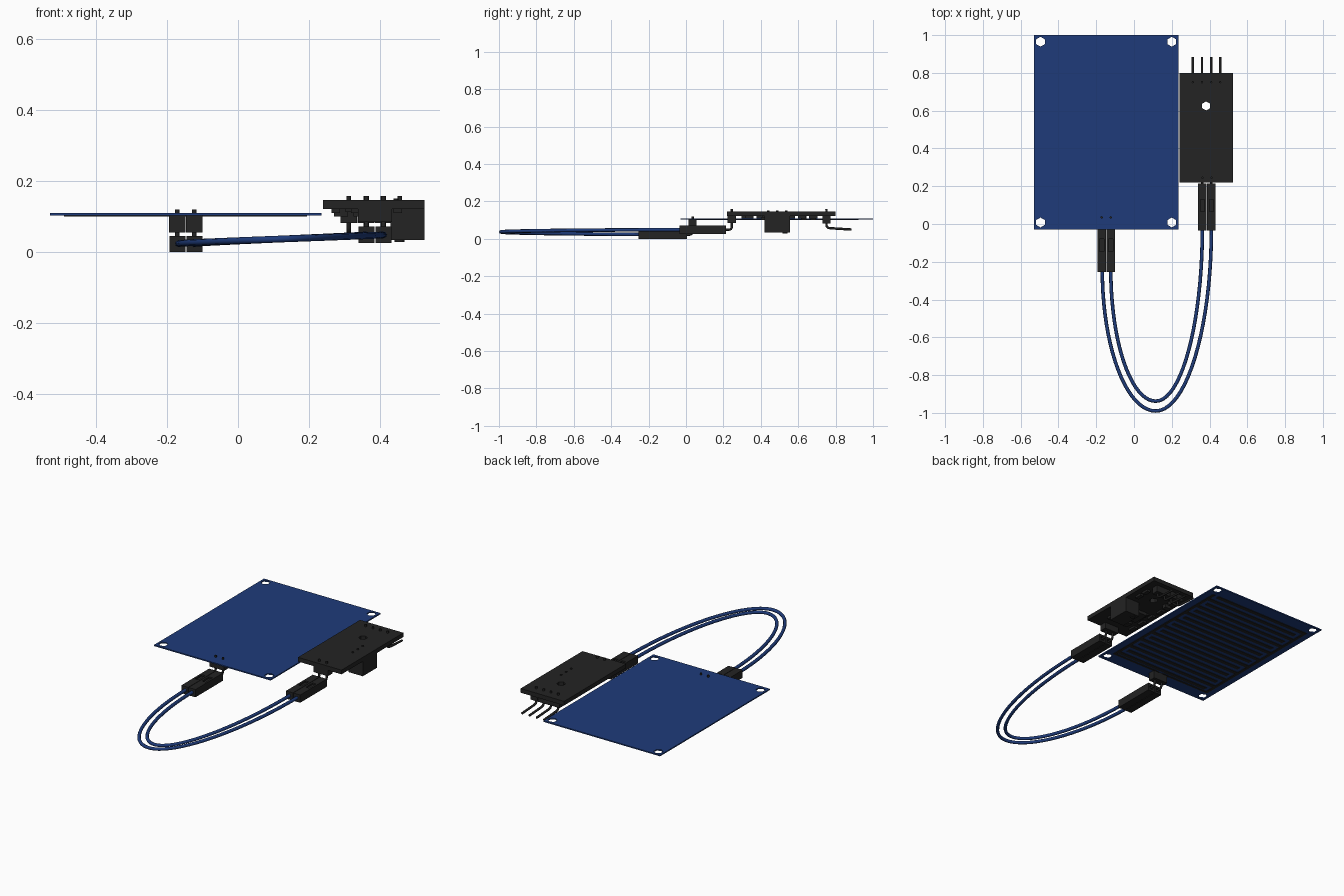
import bpy, math

if "Cube" in bpy.data.objects:
    bpy.data.objects.remove(bpy.data.objects["Cube"])


def material(name, color):
    m = bpy.data.materials.new(name)
    m.diffuse_color = (*color, 1)
    m.use_nodes = True
    m.node_tree.nodes["Principled BSDF"].inputs["Base Color"].default_value = m.diffuse_color
    return m


BLUE = material("board_blue", (0.013, 0.044, 0.195))
DARK = material("dark_plastic", (0.017, 0.017, 0.017))


def box(name, x, y, z, mat=DARK):
    """Box from (min, max) ranges."""
    bpy.ops.mesh.primitive_cube_add(size=1, location=[sum(r) / 2 for r in (x, y, z)])
    o = bpy.context.object
    o.scale = [r[1] - r[0] for r in (x, y, z)]
    bpy.ops.object.transform_apply(location=False, rotation=False, scale=True)
    o.name = name
    o.data.materials.append(mat)
    return o


def cylinder(name, x, y, z, r, sides=12, mat=DARK):
    bpy.ops.mesh.primitive_cylinder_add(vertices=sides, radius=r, depth=z[1] - z[0],
                                        location=(x, y, (z[0] + z[1]) / 2))
    o = bpy.context.object
    o.name = name
    o.data.materials.append(mat)
    return o


def cut(target, cutters):
    for c in cutters:
        m = target.modifiers.new("hole", 'BOOLEAN')
        m.operation = 'DIFFERENCE'
        m.solver = 'EXACT'
        m.object = c
        bpy.context.view_layer.objects.active = target
        bpy.ops.object.modifier_apply(modifier=m.name)
        bpy.data.objects.remove(c, do_unlink=True)


def tube(name, pts, r, mat=DARK, res=2):
    """Straight-segment rod through points."""
    cu = bpy.data.curves.new(name, 'CURVE')
    cu.dimensions = '3D'
    cu.bevel_depth = r
    cu.bevel_resolution = res
    cu.use_fill_caps = True
    s = cu.splines.new('POLY')
    s.points.add(len(pts) - 1)
    for p, co in zip(s.points, pts):
        p.co = (*co, 1)
    cu.materials.append(mat)
    o = bpy.data.objects.new(name, cu)
    bpy.context.collection.objects.link(o)
    return o


# Sensor plate with corner holes
plate = box("sensor_plate", (-0.53, 0.235), (-0.03, 1.0), (0.103, 0.11), BLUE)
cut(plate, [cylinder("hole_cutter", x, y, (0.0, 0.2), 0.026, 6)
            for x in (-0.495, 0.2) for y in (0.008, 0.965)])

# Interleaved comb traces under the plate
TZ = (0.1005, 0.1035)
box("trace_rail_left", (-0.49, -0.472), (0.075, 0.92), TZ)
box("trace_rail_right", (0.177, 0.195), (0.075, 0.92), TZ)
N = 18
for i in range(N):
    y = 0.085 + i * 0.825 / (N - 1)
    xr = (-0.48, 0.155) if i % 2 else (-0.45, 0.185)
    box("trace_finger", xr, (y - 0.012, y + 0.012), TZ)
for x0, x1, px in ((-0.49, -0.165, -0.17), (-0.125, 0.195, -0.12)):
    box("trace_link", (x0, x1), (0.05, 0.063), TZ)
    cx = x0 if px == -0.17 else x1 - 0.018
    box("trace_corner", (cx, cx + 0.018), (0.05, 0.08), TZ)
    box("trace_pad", (px - 0.014, px + 0.014), (0.02, 0.06), TZ)

# Module board with mounting hole
board = box("module_board", (0.24, 0.525), (0.22, 0.80), (0.122, 0.147))
cut(board, [cylinder("hole_cutter", 0.382, 0.625, (0.0, 0.3), 0.024, 6)])

# Trim potentiometer, legs and screw
box("potentiometer", (0.43, 0.525), (0.42, 0.555), (0.034, 0.122))
cylinder("potentiometer_screw", 0.455, 0.53, (0.029, 0.036), 0.014)
for y in (0.44, 0.488, 0.535):
    cylinder("potentiometer_leg", 0.445, y, (0.145, 0.151), 0.007, 8)

# Comparator chip with legs
box("chip", (0.325, 0.405), (0.40, 0.50), (0.1, 0.118))
for i in range(4):
    y = 0.414 + i * 0.024
    box("chip_legs", (0.303, 0.427), (y - 0.005, y + 0.005), (0.113, 0.123))

# Small surface parts
for x, y in ((0.275, 0.32), (0.275, 0.40), (0.275, 0.48), (0.275, 0.56),
             (0.33, 0.34), (0.45, 0.34), (0.48, 0.62), (0.48, 0.68)):
    box("surface_part", (x - 0.012, x + 0.012), (y - 0.022, y + 0.022), (0.11, 0.123))
for y in (0.63, 0.68):
    box("indicator_lamp", (0.27, 0.31), (y - 0.014, y + 0.014), (0.1, 0.123))

# Four-pin output header with bent pins
for i in range(4):
    x = 0.312 + i * 0.048
    box("output_header", (x - 0.023, x + 0.023), (0.73, 0.772), (0.083, 0.122))
    tube("output_pin", [(x, 0.751, 0.159), (x, 0.751, 0.07), (x, 0.758, 0.06),
                        (x, 0.772, 0.057), (x, 0.885, 0.05)], 0.0065)


def plug_pair(xs, y_pin, y0, y1, z0, head_z, top_z, prefix):
    """Two header blocks, bent pins and socket housings."""
    for x in xs:
        box(prefix + "_header", (x - 0.0235, x + 0.0235), (y_pin - 0.022, y_pin + 0.022), head_z)
        zc = z0 + 0.023
        tube(prefix + "_pin", [(x, y_pin, top_z), (x, y_pin, zc + 0.014),
                               (x, y_pin - 0.005, zc + 0.003), (x, y_pin - 0.016, zc),
                               (x, y1 - 0.05, zc)], 0.0065)
        h = box(prefix + "_housing", (x - 0.0225, x + 0.0225), (y0, y1), (z0, z0 + 0.046))
        cut(h, [box("window_cutter", (x - 0.011, x + 0.011), (y1 - 0.15, y1 - 0.085),
                    (z0 + 0.037, z0 + 0.06)),
                box("socket_cutter", (x - 0.011, x + 0.011), (y1 - 0.04, y1 + 0.02),
                    (zc - 0.011, zc + 0.011))])


plug_pair((-0.171, -0.123), 0.035, -0.255, 0.005, 0.0, (0.055, 0.103), 0.12, "sensor")
plug_pair((0.362, 0.41), 0.245, -0.035, 0.215, 0.026, (0.085, 0.122), 0.159, "module")


# Looping wires
def wire(name, xa, xb, yb):
    cu = bpy.data.curves.new(name, 'CURVE')
    cu.dimensions = '3D'
    cu.bevel_depth = 0.0095
    cu.bevel_resolution = 2
    cu.resolution_u = 20
    cu.use_fill_caps = True
    s = cu.splines.new('BEZIER')
    s.bezier_points.add(2)
    xm = 0.115
    a, m, b = (xa, -0.24, 0.024), (xm, yb, 0.037), (xb, -0.02, 0.049)
    k = 0.55
    data = ((a, (xa, -0.15, 0.024), (xa, a[1] + (yb - a[1]) * k, 0.026)),
            (m, (xm + (xa - xm) * k, yb, 0.031), (xm + (xb - xm) * k, yb, 0.043)),
            (b, (xb, b[1] + (yb - b[1]) * k, 0.048), (xb, 0.05, 0.049)))
    for p, (co, l, r) in zip(s.bezier_points, data):
        p.handle_left_type = p.handle_right_type = 'FREE'
        p.co, p.handle_left, p.handle_right = co, l, r
    cu.materials.append(BLUE)
    bpy.context.collection.objects.link(bpy.data.objects.new(name, cu))


wire("outer_wire", -0.168, 0.41, -0.99)
wire("inner_wire", -0.123, 0.362, -0.938)
